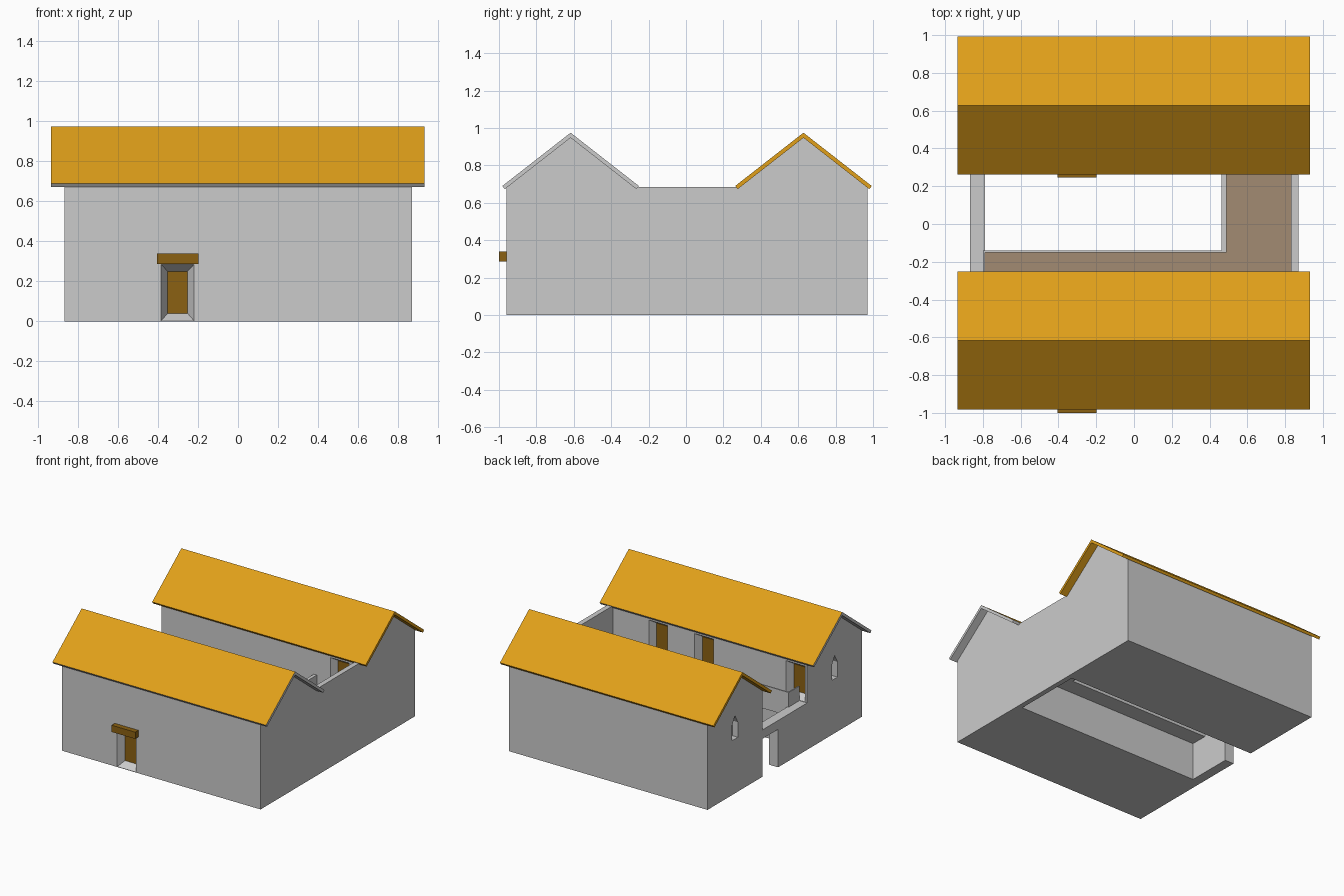
import bpy, bmesh
from mathutils import Vector

if "Cube" in bpy.data.objects:
    bpy.data.objects.remove(bpy.data.objects["Cube"])


def material(name, rgb):
    m = bpy.data.materials.new(name)
    m.diffuse_color = (*rgb, 1)
    m.use_nodes = True
    m.node_tree.nodes["Principled BSDF"].inputs["Base Color"].default_value = m.diffuse_color
    return m


ORANGE = material("roof_orange", (0.75, 0.35, 0.01))
BROWN = material("door_brown", (0.26, 0.12, 0.006))
TAN = material("floor_tan", (0.36, 0.26, 0.17))
GREY = material("plain_grey", (0.8, 0.8, 0.8))


def loft(name, a, b, mat=None):
    """Solid between two matching polygon outlines."""
    bm = bmesh.new()
    va = [bm.verts.new(p) for p in a]
    vb = [bm.verts.new(p) for p in b]
    bm.faces.new(va)
    bm.faces.new(vb[::-1])
    n = len(va)
    for i in range(n):
        j = (i + 1) % n
        bm.faces.new((va[j], va[i], vb[i], vb[j]))
    bmesh.ops.recalc_face_normals(bm, faces=bm.faces)
    me = bpy.data.meshes.new(name)
    bm.to_mesh(me)
    bm.free()
    ob = bpy.data.objects.new(name, me)
    bpy.context.collection.objects.link(ob)
    if mat:
        me.materials.append(mat)
    return ob


def prism_x(name, yz, x0, x1, mat=None):
    return loft(name, [(x0, y, z) for y, z in yz], [(x1, y, z) for y, z in yz], mat)


def box(name, x0, x1, y0, y1, z0, z1, mat=None):
    return prism_x(name, [(y0, z0), (y1, z0), (y1, z1), (y0, z1)], x0, x1, mat)


def cut(ob, cutter):
    cutter.hide_render = True
    mod = ob.modifiers.new("cut", 'BOOLEAN')
    mod.operation = 'DIFFERENCE'
    mod.solver = 'EXACT'
    mod.object = cutter
    bpy.context.view_layer.objects.active = ob
    bpy.ops.object.modifier_apply(modifier=mod.name)
    bpy.data.objects.remove(cutter, do_unlink=True)


def door(house, name, xc, wall_y, z, inward):
    """Splayed recess with a door panel; inward is the y direction into the wall."""
    def rect(t):  # t = 0 at the wall face, 1 at the panel
        hw = 0.082 - 0.032 * t
        y = wall_y + inward * 0.055 * t
        z0, z1 = z + 0.003 + 0.037 * t, z + 0.285 - 0.035 * t
        return [(xc - hw, y, z0), (xc + hw, y, z0), (xc + hw, y, z1), (xc - hw, y, z1)]
    cut(house, loft("cutter", rect(-0.3), rect(1)))
    y = wall_y + inward * 0.055
    ya, yb = sorted((y - inward * 0.004, y + inward * 0.01))
    box(name, xc - 0.05, xc + 0.05, ya, yb, z + 0.04, z + 0.25, BROWN)


SLOPE, HALF, FLOOR = 0.78, 0.343, 0.37


def make_house(side, yc):
    # solid gabled body
    eave = 0.95 - SLOPE * HALF
    body = prism_x(side + "_house_walls",
                   [(yc - HALF, 0), (yc + HALF, 0), (yc + HALF, eave), (yc, 0.95), (yc - HALF, eave)],
                   -0.868, 0.87)
    # pointed window niche in the left gable
    cut(body, prism_x("cutter", [(yc - .035, .43), (yc + .035, .43), (yc + .035, .55),
                                 (yc, .615), (yc - .035, .55)], -0.95, -0.82))
    # roof shell
    r, dy, dz = 0.365, 0.013, 0.017
    e = 0.975 - SLOPE * r
    roof = prism_x(side + "_roof",
                   [(yc - r, e), (yc, 0.975), (yc + r, e), (yc + r - dy, e - dz),
                    (yc, 0.948), (yc - r + dy, e - dz)],
                   -0.935, 0.932, GREY if side == "front" else ORANGE)
    if side == "front":
        roof.data.materials.append(ORANGE)
        for p in roof.data.polygons:
            if p.normal.z > 0.5:
                p.material_index = 1
    # ground door with a lintel
    yf = yc - HALF
    door(body, side + "_entrance_door", -0.302, yf, 0, 1)
    box(side + "_door_lintel", -0.405, -0.198, yf - 0.04, yf + 0.005, 0.287, 0.34, BROWN)
    return body


YF, YB = -0.617, 0.628
front = make_house("front", YF)
back = make_house("back", YB)
y0, y1 = YF + HALF, YB - HALF   # courtyard sides

# upper doors onto the balcony
for i, x in enumerate((-0.765, 0.035, 0.435)):
    door(front, f"balcony_door_{i + 1}", x, y0, FLOOR, -1)
door(back, "balcony_door_4", 0.69, y1, FLOOR, 1)

# courtyard walls; the left one has a gateway beside the back house
box("right_courtyard_wall", 0.83, 0.87, y0, y1, 0, 0.685)
prism_x("left_courtyard_wall", [(y0, 0), (0.09, 0), (0.09, 0.3), (y1, 0.3), (y1, 0.37), (y0, 0.37)],
        -0.868, -0.79)

# L-shaped balcony slab with tan floor
outline = [(-0.79, y0), (0.83, y0), (0.83, y1), (0.485, y1), (0.485, -0.148), (-0.79, -0.148)]


def slab(name, z0, z1, mat=None):
    loft(name, [(x, y, z0) for x, y in outline], [(x, y, z1) for x, y in outline], mat)


slab("balcony_slab", 0.30, 0.362)
slab("balcony_floor", 0.362, FLOOR, TAN)

# balcony parapets
box("long_parapet", -0.80, 0.49, -0.15, -0.14, 0.30, 0.485)
box("side_parapet", 0.463, 0.49, -0.14, y1, 0.30, 0.485)
box("end_parapet", -0.80, -0.79, y0, -0.15, 0.36, 0.485)
